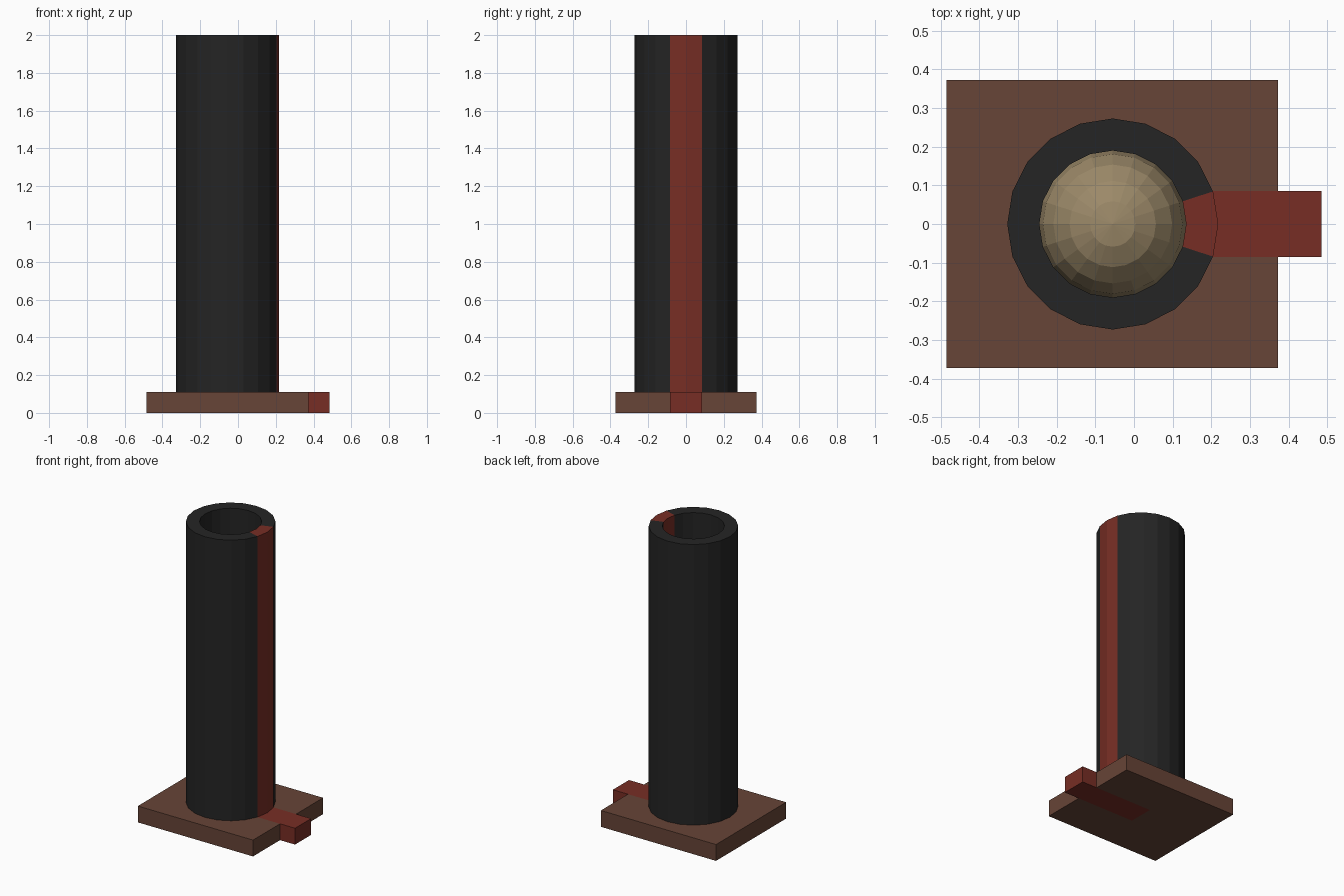
import bpy, bmesh, math
from mathutils import Matrix

if "Cube" in bpy.data.objects:
    bpy.data.objects.remove(bpy.data.objects["Cube"])

CX, R_OUT, R_IN, SIDES = -0.055, 0.273, 0.19, 20
BASE_H, TOP, STRIP = 0.11, 2.0, 0.0855


def material(name, rgb):
    m = bpy.data.materials.new(name)
    m.diffuse_color = (*rgb, 1)
    m.use_nodes = True
    m.node_tree.nodes["Principled BSDF"].inputs["Base Color"].default_value = m.diffuse_color
    return m


black = material("black", (0.018, 0.018, 0.018))
brown = material("brown", (0.135, 0.058, 0.038))
red = material("dark red", (0.185, 0.027, 0.018))
tan = material("tan", (0.33, 0.25, 0.14))


def finish(name, bm, *mats):
    bmesh.ops.recalc_face_normals(bm, faces=bm.faces)
    me = bpy.data.meshes.new(name)
    bm.to_mesh(me)
    bm.free()
    for m in mats:
        me.materials.append(m)
    ob = bpy.data.objects.new(name, me)
    bpy.context.collection.objects.link(ob)
    return ob


def slab(name, outline, mat):
    bm = bmesh.new()
    face = bm.faces.new([bm.verts.new((x, y, 0)) for x, y in outline])
    top = bmesh.ops.extrude_face_region(bm, geom=[face])["geom"]
    for v in top:
        if isinstance(v, bmesh.types.BMVert):
            v.co.z = BASE_H
    return finish(name, bm, mat)


# wooden base with a slot for the red fuse strip
L, R, W, S = -0.485, 0.373, 0.373, STRIP
slab("base", [(L, -W), (R, -W), (R, -S), (CX, -S), (CX, S), (R, S), (R, W), (L, W)], brown)
slab("base_strip", [(CX, -S), (0.485, -S), (0.485, S), (CX, S)], red)

# hollow tube; the two segments facing +x are red
bm = bmesh.new()
loops = []
for i in range(SIDES):
    a = 2 * math.pi * i / SIDES
    loops.append([bm.verts.new((CX + r * math.cos(a), r * math.sin(a), z))
                  for r, z in ((R_OUT, BASE_H), (R_OUT, TOP), (R_IN, TOP), (R_IN, BASE_H))])
for i in range(SIDES):
    a, b = loops[i], loops[(i + 1) % SIDES]
    for k in range(4):
        n = (k + 1) % 4
        f = bm.faces.new((a[k], b[k], b[n], a[n]))
        f.material_index = 1 if i in (0, SIDES - 1) else 0
finish("tube", bm, black, red)

# ball resting at the bottom of the tube
bm = bmesh.new()
bmesh.ops.create_uvsphere(bm, u_segments=SIDES, v_segments=10, radius=R_IN,
                          matrix=Matrix.Translation((CX, 0, BASE_H + R_IN)))
finish("ball", bm, tan)
